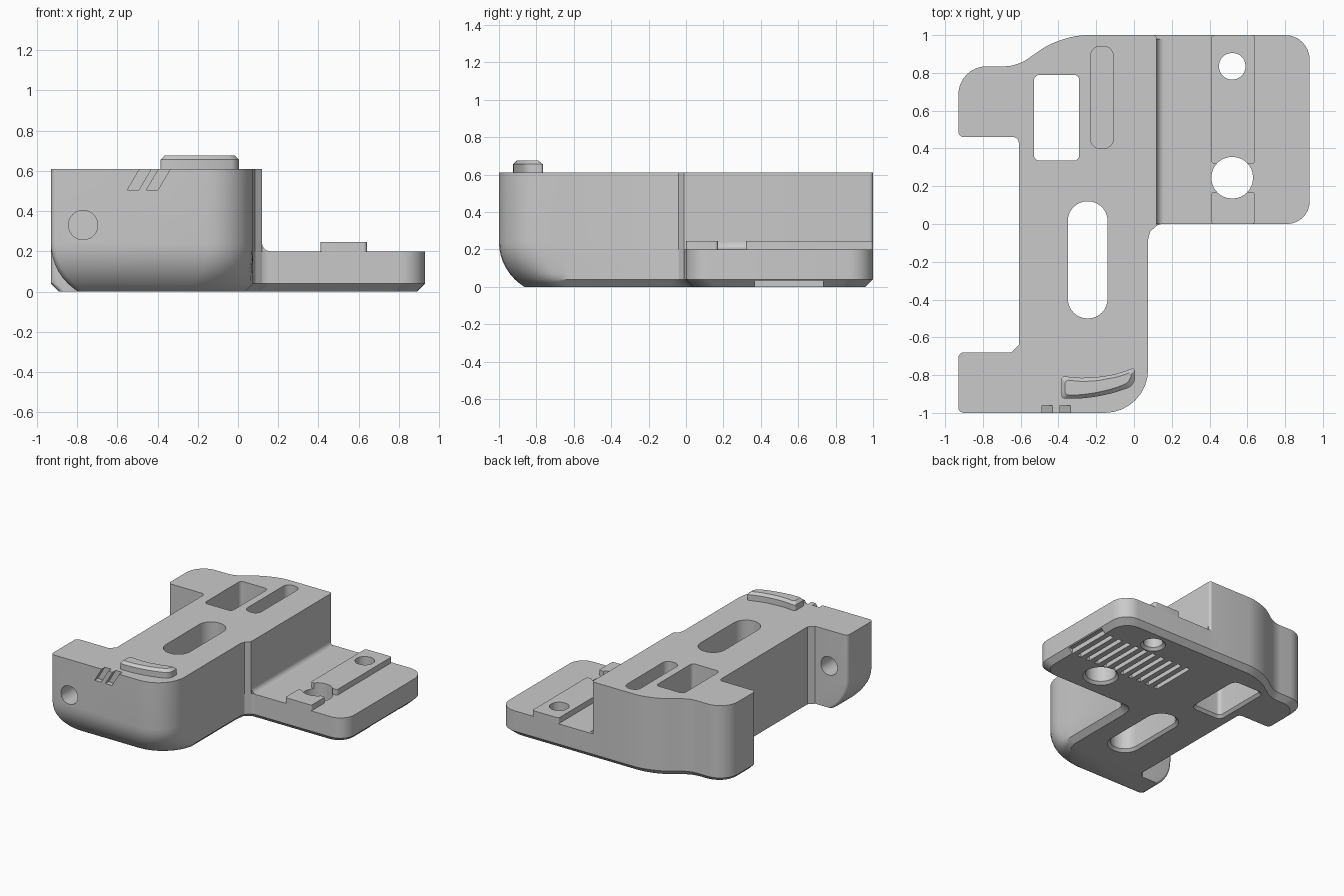
import bpy, bmesh, math
from mathutils import Vector

cube = bpy.data.objects.get("Cube")
if cube:
    bpy.data.objects.remove(cube, do_unlink=True)

SHADE = (0.59, 0.59, 0.59, 1)
grey = bpy.data.materials.new("plain grey")
grey.use_nodes = True
grey.diffuse_color = SHADE
grey.node_tree.nodes["Principled BSDF"].inputs["Base Color"].default_value = SHADE

TOP = 0.61
PLATE = 0.2


def rounded(corners, steps=8):
    """Polygon from (x, y, r) corners, r being the tangent length of the round."""
    pts, n = [], len(corners)
    for i, (x, y, r) in enumerate(corners):
        p = Vector((x, y))
        if r == 0:
            pts.append(p)
            continue
        a = (Vector(corners[i - 1][:2]) - p).normalized() * r
        b = (Vector(corners[(i + 1) % n][:2]) - p).normalized() * r
        for k in range(steps + 1):
            t = k / steps * math.pi / 2
            pts.append(p + a * (1 - math.sin(t)) + b * (1 - math.cos(t)))
    return pts


def rect(x0, x1, y0, y1, r=0.0, grow=0.0):
    x0, x1, y0, y1 = x0 - grow, x1 + grow, y0 - grow, y1 + grow
    r = min(r + grow, (x1 - x0) / 2 - 0.002, (y1 - y0) / 2 - 0.002) if r else 0
    return rounded([(x0, y0, r), (x1, y0, r), (x1, y1, r), (x0, y1, r)])


def solid(name, rings, along_y=False):
    """Closed solid through equal-length rings given as (level, points)."""
    bm = bmesh.new()
    loops = []
    for level, pts in rings:
        loops.append([bm.verts.new((p[0], level, p[1]) if along_y else (p[0], p[1], level))
                      for p in pts])
    n = len(loops[0])
    for lo, hi in zip(loops, loops[1:]):
        for i in range(n):
            j = (i + 1) % n
            bm.faces.new((lo[i], lo[j], hi[j], hi[i]))
    bm.faces.new(loops[0][::-1])
    bm.faces.new(loops[-1])
    bmesh.ops.recalc_face_normals(bm, faces=bm.faces[:])
    mesh = bpy.data.meshes.new(name)
    bm.to_mesh(mesh)
    bm.free()
    mesh.materials.append(grey)
    obj = bpy.data.objects.new(name, mesh)
    bpy.context.collection.objects.link(obj)
    return obj


def volume(mesh):
    bm = bmesh.new()
    bm.from_mesh(mesh)
    result = bm.calc_volume()
    bm.free()
    return result


def cut(targets, tool):
    """Subtract the tool from every target with the first solver that succeeds."""
    tool.hide_render = True
    for obj in targets:
        before = volume(obj.data)
        for solver in ('EXACT', 'MANIFOLD', 'FLOAT'):
            mod = obj.modifiers.new("cut", 'BOOLEAN')
            mod.operation, mod.solver, mod.object = 'DIFFERENCE', solver, tool
            bpy.context.view_layer.update()
            graph = bpy.context.evaluated_depsgraph_get()
            mesh = bpy.data.meshes.new_from_object(obj.evaluated_get(graph))
            obj.modifiers.clear()
            if 0.6 < volume(mesh) / before < 0.99999:
                obj.data = mesh
                break
    bpy.data.objects.remove(tool, do_unlink=True)


# Main body: bottom chamfer c, large rolled edge f around the front arm
def body_outline(z):
    c = max(0, 0.04 - z)
    d = max(0, 0.24 - z)
    f = 0.28 - math.sqrt(0.28 ** 2 - d * d)
    return rounded([
        (-0.93 + f, -1 + f, 0.03), (0.075 - 0.7 * f, -1 + f, 0.23),
        (0.075 - c, -0.63, 0), (0.075 - c, -0.08, 0), (0.085 - c, -0.04 + c, 0),
        (0.12 - c, -0.01 + c, 0), (0.12 - c, 1 - c, 0.02),
        (-0.38, 1 - c, 0.13), (-0.62, 0.835 - c, 0.06), (-0.93 + c, 0.835 - c, 0.15),
        (-0.93 + c, 0.46, 0.03), (-0.61, 0.46, 0.03),
        (-0.61, -0.64, 0), (-0.65, -0.68, 0), (-0.93 + f, -0.68, 0.03)])


body = solid("main_body", [(z, body_outline(z)) for z in
                           (0, 0.01, 0.025, 0.04, 0.07, 0.1, 0.135, 0.17, 0.205, 0.24, TOP)])


# Side plate, its inner corner blended into the body
def plate_outline(c):
    return rounded([
        (0.03, 1 - c, 0), (0.03, -0.1, 0), (0.075 - c, -0.1, 0), (0.075 - c, c, 0.08),
        (0.93 - c, c, 0.12), (0.93 - c, 1 - c, 0.13)])


plate = solid("side_plate", [(0, plate_outline(0.04)), (0.04, plate_outline(0)),
                             (PLATE, plate_outline(0))])

# Cove between wall and plate
cove = rounded([(0.11, 0.19, 0), (0.17, 0.19, 0), (0.17, PLATE, 0),
                (0.12, PLATE, 0.04), (0.12, 0.25, 0), (0.11, 0.25, 0)])
foot = solid("wall_cove", [(0.001, cove), (0.98, cove)], True)

# Rails on the plate
rails = []
for name, y0, y1 in (("front_rail", 0, 0.17), ("back_rail", 0.32, 1)):
    outline = rect(0.41, 0.64, y0, y1, 0.015)
    rails.append(solid(name, [(PLATE - 0.01, outline), (0.245, outline)]))

# Through openings, flared at the underside
for box, targets in (((-0.53, -0.29, 0.335, 0.79, 0.03), [body]),
                     ((-0.35, -0.14, -0.5, 0.12, 0.11), [body]),
                     ((0.45, 0.59, 0.765, 0.905, 0.07), [plate, rails[1]]),
                     ((0.41, 0.63, 0.135, 0.355, 0.11), [plate] + rails)):
    cut(targets, solid("opening_cutter", [(-0.01, rect(*box, grow=0.03)), (0.02, rect(*box)),
                                          (0.8, rect(*box))]))

# Blind slot in the top
slot = rect(-0.23, -0.11, 0.4, 0.94, 0.05)
cut([body], solid("slot_cutter", [(PLATE, slot), (0.8, slot)]))

# Row of grooves under the plate
for i in range(11):
    x = 0.905 - 0.08 * i
    groove = rect(x - 0.018, x + 0.018, 0.365, 0.735)
    cut([plate, body] if x < 0.14 else [plate],
        solid("groove_cutter", [(-0.05, groove), (0.038, groove)]))

# Bore through the front arm
bore = rect(-0.842, -0.698, 0.258, 0.402, 0.072)
cut([body], solid("bore_cutter", [(-1.1, bore), (-0.55, bore)], True))

# Slanted notches on the front edge
for x in (-0.55, -0.455):
    notch = [(x, 0.505), (x + 0.057, 0.505), (x + 0.137, 0.64), (x + 0.08, 0.64)]
    cut([body], solid("notch_cutter", [(-1.05, notch), (-0.96, notch)], True))


# Curved raised pad with a chamfered top
def pad_outline(i):
    return rounded([
        (-0.385 + i, -0.925 + i, 0.02), (-0.19, -0.925 + i, 0.13),
        (0.005 - i, -0.855 + i, 0.04), (0.005 - i, -0.76 - 1.2 * i, 0.02),
        (-0.18, -0.825 - i, 0.13), (-0.385 + i, -0.805 - i, 0.02)])


pad = solid("raised_pad", [(TOP - 0.005, pad_outline(0)), (0.655, pad_outline(0)),
                           (0.675, pad_outline(0.02))])

# Smooth curved walls, keep edges sharp
bpy.ops.object.select_all(action='DESELECT')
for obj in [body, plate, foot, pad] + rails:
    obj.select_set(True)
bpy.context.view_layer.objects.active = body
bpy.ops.object.shade_smooth_by_angle(angle=math.radians(30))
